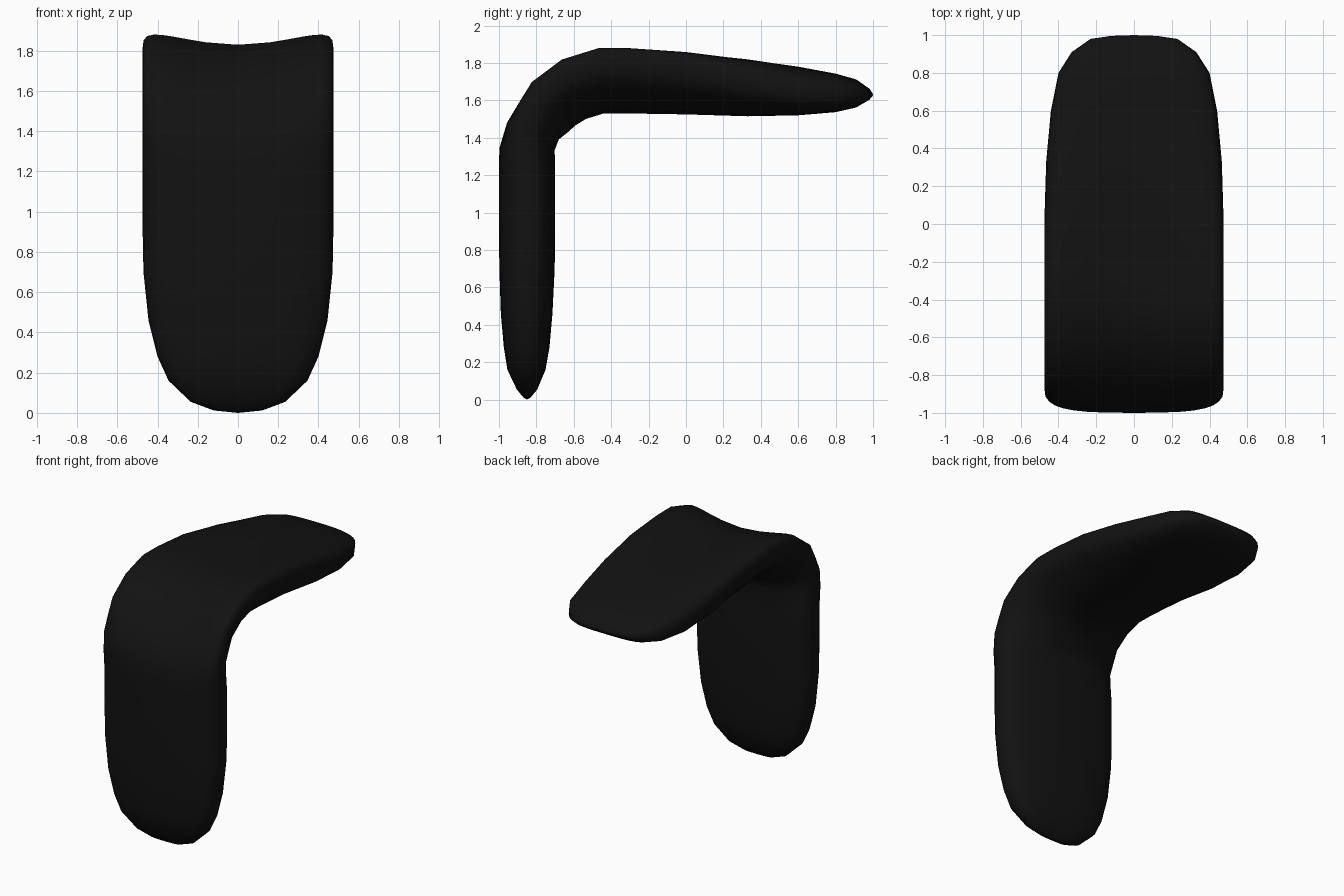
import bpy, bmesh
from math import sin, cos, pi, radians

SEGMENTS = 32
# Stations along the pad: y, z, outward normal angle, half thickness, half width, edge curl
STATIONS = [
    (-0.85, 0.012, 180, 0.02, 0.12, 0),
    (-0.85, 0.055, 180, 0.055, 0.235, 0),
    (-0.853, 0.16, 180, 0.102, 0.345, 0),
    (-0.852, 0.28, 180, 0.122, 0.40, 0),
    (-0.852, 0.46, 180, 0.138, 0.445, 0),
    (-0.85, 0.70, 180, 0.148, 0.47, 0),
    (-0.85, 0.95, 180, 0.15, 0.475, 0),
    (-0.85, 1.20, 180, 0.15, 0.475, 0),
    (-0.85, 1.34, 178, 0.148, 0.475, 0.1),
    (-0.815, 1.435, 162, 0.142, 0.475, 0.4),
    (-0.755, 1.50, 148, 0.14, 0.475, 0.65),
    (-0.69, 1.565, 135, 0.14, 0.475, 0.95),
    (-0.59, 1.635, 112, 0.145, 0.475, 1.0),
    (-0.45, 1.68, 94, 0.15, 0.475, 1.0),
    (-0.30, 1.68, 90, 0.15, 0.475, 0.98),
    (0.0, 1.675, 90, 0.15, 0.475, 0.8),
    (0.33, 1.665, 90, 0.15, 0.465, 0.35),
    (0.60, 1.65, 90, 0.13, 0.44, 0.05),
    (0.80, 1.64, 90, 0.103, 0.40, 0),
    (0.91, 1.637, 90, 0.075, 0.33, 0),
    (0.98, 1.633, 90, 0.03, 0.23, 0),
    (0.996, 1.631, 90, 0.01, 0.12, 0),
]


def spow(v, e):
    return (1 if v >= 0 else -1) * abs(v) ** e


# Bent pad: rounded-box sections lofted along the spine, long edges curled outward at the bend
bm = bmesh.new()
rings = []
for y, z, ang, t, w, curl in STATIONS:
    ny, nz = cos(radians(ang)), sin(radians(ang))
    ring = []
    for i in range(SEGMENTS):
        a = 2 * pi * i / SEGMENTS
        x = w * spow(cos(a), 2 / 3)
        h = t * spow(sin(a), 2 / 3) + 0.565 * curl * x * x
        ring.append(bm.verts.new((x, y + ny * h, z + nz * h)))
    rings.append(ring)
for r0, r1 in zip(rings, rings[1:]):
    for i in range(SEGMENTS):
        j = (i + 1) % SEGMENTS
        bm.faces.new((r0[i], r0[j], r1[j], r1[i]))

# Closed tips
for ring, tip in ((rings[0], (0, -0.85, 0)), (rings[-1], (0, 1.0, 1.63))):
    pole = bm.verts.new(tip)
    for i in range(SEGMENTS):
        bm.faces.new((ring[i], ring[(i + 1) % SEGMENTS], pole))
bmesh.ops.recalc_face_normals(bm, faces=bm.faces)
for f in bm.faces:
    f.smooth = True

mesh = bpy.data.meshes.new("bent_pad")
bm.to_mesh(mesh)
bm.free()
pad = bpy.data.objects.new("bent_pad", mesh)
bpy.context.collection.objects.link(pad)

# Black finish
black = bpy.data.materials.new("black")
black.diffuse_color = (0.006, 0.006, 0.006, 1)
mesh.materials.append(black)
